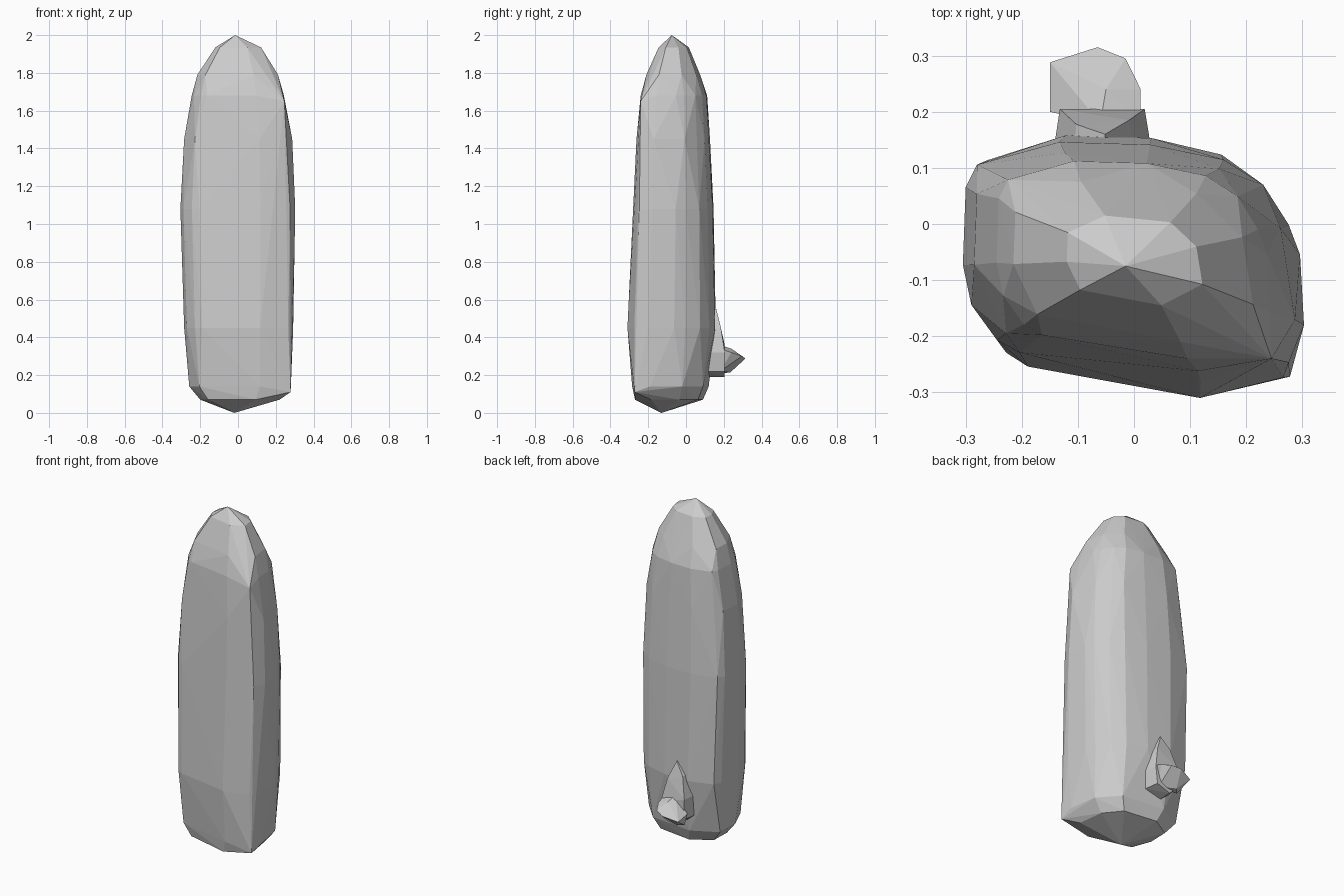
import bpy
import bmesh

cube = bpy.data.objects.get("Cube")
if cube:
    bpy.data.objects.remove(cube, do_unlink=True)

stone = bpy.data.materials.new("stone_grey")
stone.use_nodes = True
grey = (0.6, 0.6, 0.6, 1.0)
stone.diffuse_color = grey
stone.node_tree.nodes["Principled BSDF"].inputs["Base Color"].default_value = grey


def hull_object(name, points):
    """Wrap a cloud of points in a faceted convex skin."""
    bm = bmesh.new()
    for p in points:
        bm.verts.new(p)
    found = bmesh.ops.convex_hull(bm, input=bm.verts)
    loose = {v for v in found["geom_interior"] if isinstance(v, bmesh.types.BMVert)}
    loose |= {v for v in bm.verts if not v.link_faces}
    bmesh.ops.delete(bm, geom=list(loose), context="VERTS")
    bmesh.ops.recalc_face_normals(bm, faces=bm.faces)
    mesh = bpy.data.meshes.new(name)
    bm.to_mesh(mesh)
    bm.free()
    mesh.materials.append(stone)
    obj = bpy.data.objects.new(name, mesh)
    bpy.context.collection.objects.link(obj)
    return obj


# Plan outline of the standing stone, anticlockwise from the left
outline = [(-0.3, -0.08), (-0.285, -0.16), (-0.24, -0.23), (-0.2, -0.255),
           (0.12, -0.312), (0.275, -0.275), (0.302, -0.2), (0.295, -0.06),
           (0.275, 0), (0.23, 0.08), (0.16, 0.13), (0.03, 0.16),
           (-0.13, 0.165), (-0.275, 0.12), (-0.295, 0.075)]
lo_x, hi_x = min(p[0] for p in outline), max(p[0] for p in outline)
lo_y, hi_y = min(p[1] for p in outline), max(p[1] for p in outline)

# Height, left, right, front, back of each level, and the step through the outline
levels = [(0.07, -0.2, 0.22, -0.27, 0.09, 2),
          (0.14, -0.258, 0.28, -0.285, 0.12, 2),
          (0.45, -0.285, 0.292, -0.31, 0.158, 1),
          (1.08, -0.305, 0.303, -0.28, 0.146, 1),
          (1.45, -0.285, 0.287, -0.262, 0.127, 2),
          (1.68, -0.245, 0.243, -0.24, 0.112, 1),
          (1.79, -0.215, 0.212, -0.21, 0.075, 2),
          (1.935, -0.12, 0.122, -0.145, 0.015, 2)]

body = [(-0.02, -0.13, 0), (-0.015, -0.075, 2)]
for z, left, right, front, back, step in levels:
    for x, y in outline[::step]:
        body.append((left + (x - lo_x) / (hi_x - lo_x) * (right - left),
                     front + (y - lo_y) / (hi_y - lo_y) * (back - front), z))
# Sharp front corner running up the stone
body += [(0.278, -0.272, 0.11), (0.245, -0.24, 1.65)]
hull_object("standing_stone", body)

# Pointed plate at the foot of the back
shield = [(-0.05, 0.55), (0, 0.45), (0.033, 0.32), (0.02, 0.22), (-0.08, 0.19),
          (-0.14, 0.24), (-0.145, 0.36), (-0.11, 0.48)]
plate = [(x, 0.12, z) for x, z in shield]
plate += [(-0.06 + (x + 0.06) * 0.85, min(0.205, 0.16 + (0.55 - z) * 0.25), z)
          for x, z in shield]
hull_object("back_plate", plate)

# Blunt knob growing out of the plate
knob = [(0.012, 0.18, 0.34), (-0.06, 0.18, 0.36), (-0.15, 0.2, 0.28),
        (-0.13, 0.2, 0.21), (-0.02, 0.18, 0.22), (0.012, 0.24, 0.32),
        (-0.05, 0.24, 0.34), (-0.1, 0.235, 0.215), (-0.15, 0.288, 0.265),
        (-0.015, 0.295, 0.3), (-0.065, 0.315, 0.288)]
hull_object("back_knob", knob)
